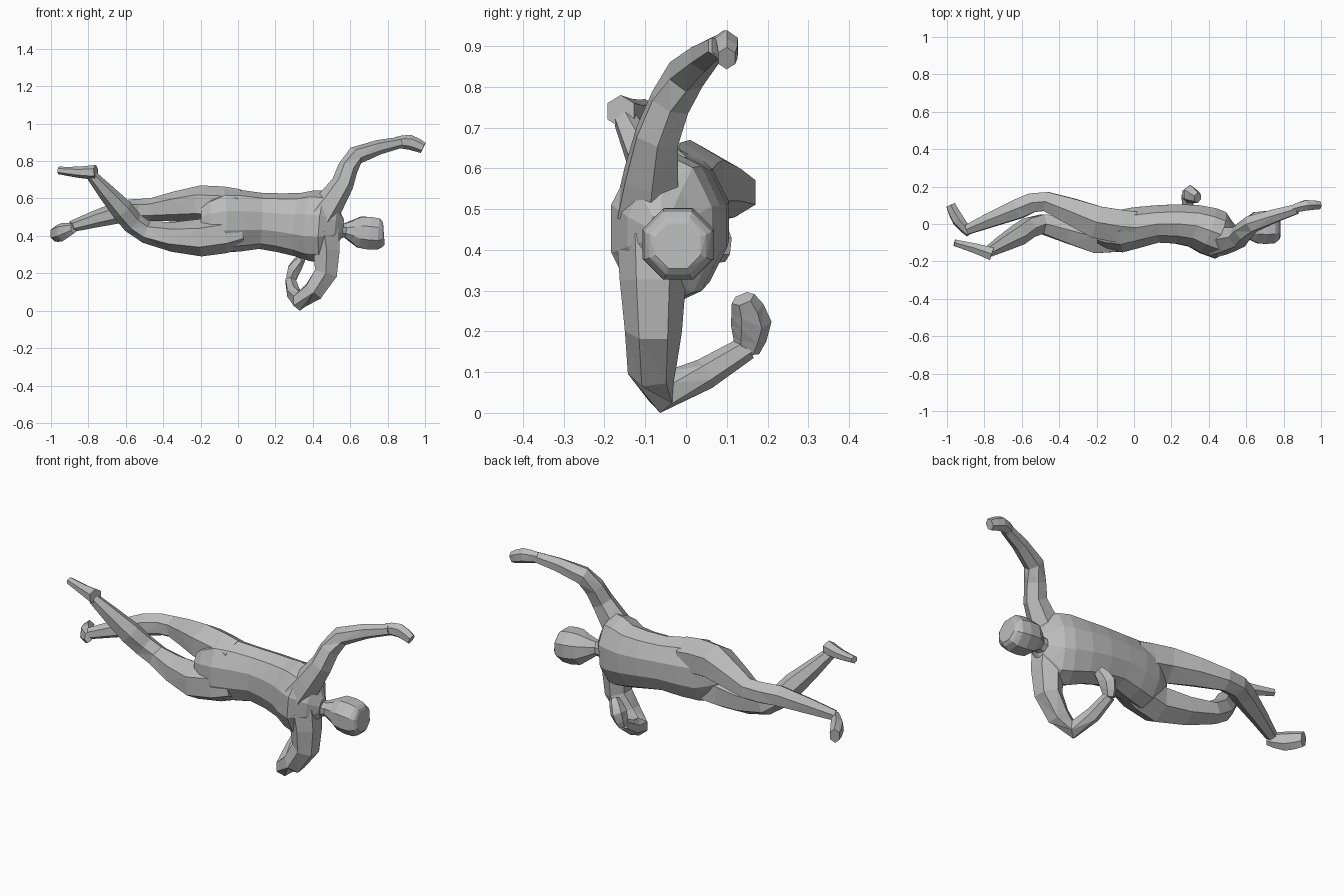
import bpy, bmesh, math
from mathutils import Vector

if "Cube" in bpy.data.objects:
    bpy.data.objects.remove(bpy.data.objects["Cube"], do_unlink=True)

# One plain colour for the whole figure
grey = bpy.data.materials.new("plain grey")
grey.use_nodes = True
shade = (.5, .5, .5, 1)
grey.diffuse_color = shade
grey.node_tree.nodes["Principled BSDF"].inputs["Base Color"].default_value = shade

SIDEWAYS = Vector((1, 0, 0))
FORWARD = Vector((0, 1, 0))


def halfway(joints, i):
    """Joint between i and i + 1, on a smooth curve through the neighbours."""
    last = len(joints) - 1
    before, after = joints[max(i - 1, 0)], joints[min(i + 2, last)]
    inner = joints[i] + joints[i + 1]
    return inner / 2 + (inner - before - after) / 16


def add_middles(joints):
    """Insert a curved middle joint into every bone."""
    result = []
    for i in range(len(joints) - 1):
        result += [joints[i], halfway(joints, i)]
    return result + [joints[-1]]


def make_ring(bm, centre, tangent, axis, radius, flat, sides):
    """Oval of vertices square to the tangent, thinned by flat along the axis."""
    u = (axis - tangent * axis.dot(tangent)).normalized()
    v = tangent.cross(u)
    ring = []
    for k in range(sides):
        angle = math.tau * (k + .5) / sides
        offset = u * math.cos(angle) * flat + v * math.sin(angle)
        ring.append(bm.verts.new(centre + offset * radius))
    return ring


def limb(name, joints, axis=FORWARD, flat=1.0, sides=6):
    """Closed faceted tube through joints given as x, y, z, radius."""
    joints = add_middles([Vector(joint) for joint in joints])
    last = len(joints) - 1
    bm = bmesh.new()
    rings = []
    for i, joint in enumerate(joints):
        ahead, behind = joints[min(i + 1, last)], joints[max(i - 1, 0)]
        tangent = (ahead - behind).xyz.normalized()
        rings.append(make_ring(bm, joint.xyz, tangent, axis, joint.w, flat, sides))

    # Skin between neighbouring rings, then the two caps
    for low, high in zip(rings, rings[1:]):
        for k in range(sides):
            following = (k + 1) % sides
            bm.faces.new((low[k], low[following], high[following], high[k]))
    bm.faces.new(rings[0])
    bm.faces.new(rings[-1])
    bmesh.ops.triangulate(bm, faces=bm.faces[:], quad_method='SHORT_EDGE')
    bmesh.ops.recalc_face_normals(bm, faces=bm.faces[:])

    mesh = bpy.data.meshes.new(name)
    bm.to_mesh(mesh)
    bm.free()
    mesh.materials.append(grey)
    part = bpy.data.objects.new(name, mesh)
    bpy.context.collection.objects.link(part)


# Trunk, from the seat to the base of the neck
limb("torso", [
    (-.2, -.05, .48, .08),
    (-.08, -.04, .48, .17),
    (.12, 0, .48, .15),
    (.32, -.01, .46, .17),
    (.46, -.06, .45, .19),
    (.56, -.06, .44, .05),
], flat=.7, sides=10)

# Head on its neck
limb("head_and_neck", [
    (.48, -.06, .43, .07),
    (.57, -.04, .43, .04),
    (.65, -.02, .42, .09),
    (.75, -.02, .41, .09),
    (.78, -.02, .41, .06),
], sides=8)

# Raised arm, reaching ahead
limb("raised_arm", [
    (.44, -.09, .5, .09),
    (.56, -.07, .68, .06),
    (.63, 0, .83, .05),
    (.87, .08, .9, .03),
])
limb("raised_hand", [
    (.85, .08, .9, .03),
    (.92, .1, .9, .04),
    (.99, .1, .87, .03),
], flat=.8)

# Lowered arm, folded under the chest
limb("lowered_arm", [
    (.46, -.08, .43, .09),
    (.47, -.08, .2, .07),
    (.33, -.06, .05, .05),
    (.28, .15, .16, .03),
], axis=SIDEWAYS)
limb("lowered_hand", [
    (.28, .15, .15, .03),
    (.3, .16, .22, .05),
    (.34, .14, .28, .03),
], axis=SIDEWAYS, flat=.8)

# Upper leg: knee forward, shin swept back
limb("upper_leg", [
    (0, -.02, .55, .1),
    (-.2, .01, .57, .1),
    (-.47, .12, .54, .06),
    (-.62, .08, .53, .06),
    (-.89, -.03, .45, .03),
])
limb("upper_foot", [
    (-.88, -.05, .44, .03),
    (-.94, .02, .42, .05),
    (-.98, .1, .41, .04),
], axis=SIDEWAYS, flat=.7)

# Lower leg: shin bent up across the other
limb("lower_leg", [
    (0, -.04, .43, .1),
    (-.2, -.07, .39, .1),
    (-.49, 0, .42, .06),
    (-.62, -.06, .54, .06),
    (-.78, -.15, .72, .03),
])
limb("lower_foot", [
    (-.76, -.16, .74, .04),
    (-.85, -.13, .74, .03),
    (-.96, -.1, .75, .02),
])
